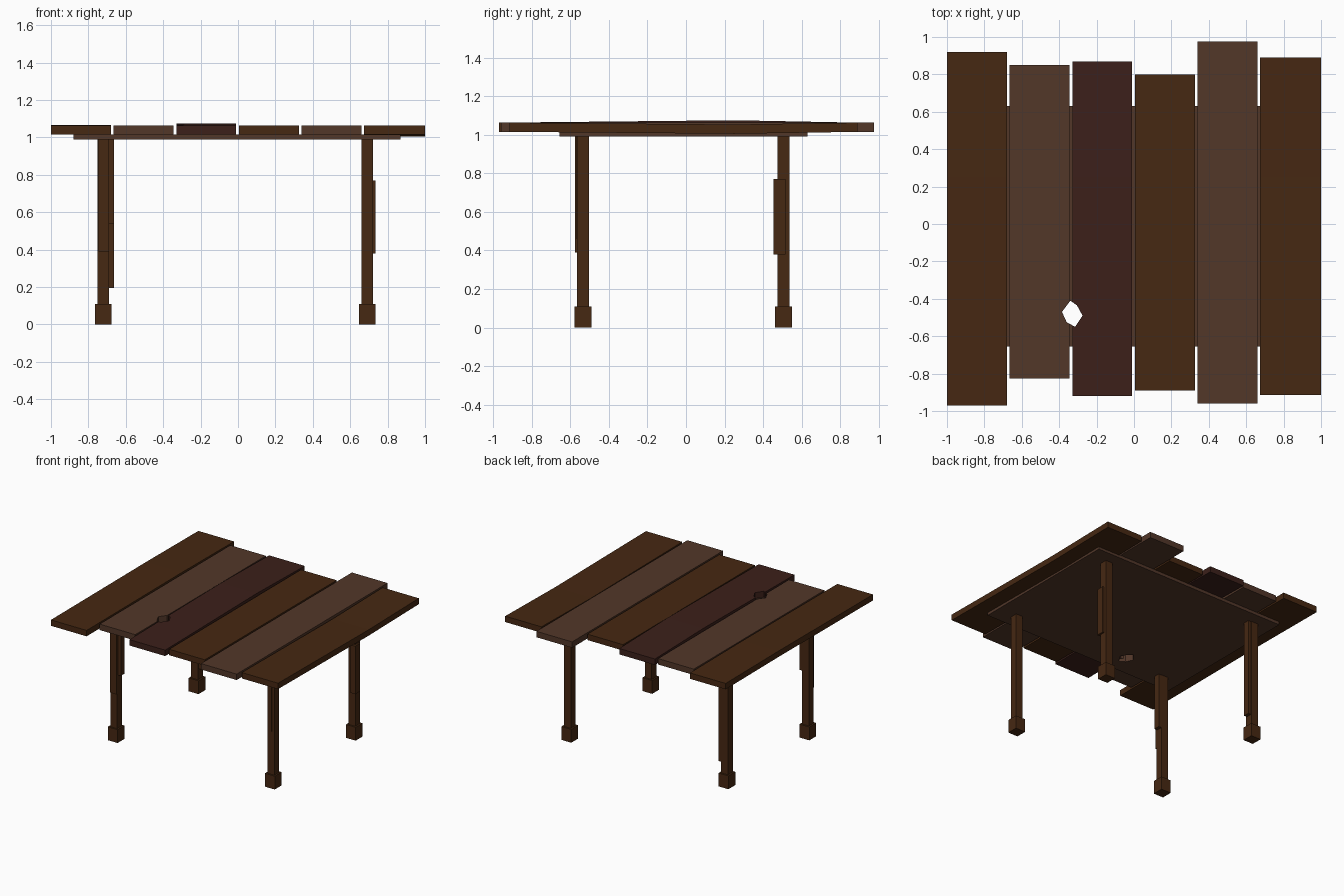
import bpy, bmesh

if "Cube" in bpy.data.objects:
    bpy.data.objects.remove(bpy.data.objects["Cube"])


def material(name, rgb):
    m = bpy.data.materials.new(name)
    m.diffuse_color = (*rgb, 1)
    m.use_nodes = True
    m.node_tree.nodes["Principled BSDF"].inputs["Base Color"].default_value = m.diffuse_color
    return m


BROWN = material("brown_wood", (0.061, 0.021, 0.006))
LIGHT = material("light_wood", (0.084, 0.038, 0.022))
DARK = material("dark_wood", (0.045, 0.0144, 0.0103))


def loft(name, rings, mat):
    """Solid skinned through equal-length rings of points."""
    bm = bmesh.new()
    vs = [[bm.verts.new(p) for p in r] for r in rings]
    n = len(rings[0])
    for a, b in zip(vs, vs[1:]):
        for i in range(n):
            j = (i + 1) % n
            bm.faces.new((a[i], a[j], b[j], b[i]))
    bm.faces.new(vs[0])
    bm.faces.new(vs[-1])
    bmesh.ops.recalc_face_normals(bm, faces=bm.faces[:])
    me = bpy.data.meshes.new(name)
    bm.to_mesh(me)
    bm.free()
    ob = bpy.data.objects.new(name, me)
    bpy.context.collection.objects.link(ob)
    if mat:
        me.materials.append(mat)
    return ob


def box(name, x0, x1, y0, y1, z0, z1, mat):
    return loft(name, [[(x0, y0, z), (x1, y0, z), (x1, y1, z), (x0, y1, z)]
                       for z in (z0, z1)], mat)


# tabletop planks: x0, x1, y0, y1, height of the slight bow, material
planks = [
    (-1.0, -0.68, -0.97, 0.92, 0.004, BROWN),
    (-0.665, -0.345, -0.825, 0.85, 0.0, LIGHT),
    (-0.33, -0.01, -0.92, 0.87, 0.012, DARK),
    (0.005, 0.325, -0.89, 0.80, 0.0, BROWN),
    (0.34, 0.66, -0.96, 0.975, 0.0, LIGHT),
    (0.675, 1.0, -0.915, 0.89, -0.010, BROWN),
]
cut = []
for i, (x0, x1, y0, y1, bow, mat) in enumerate(planks):
    rings = []
    for y, d in ((y0, 0), (0.25, bow), (y1, 0)):
        lo, hi = 1.015 + d, 1.063 + d
        rings.append([(x0, y, lo), (x1, y, lo), (x1, y, hi), (x0, y, hi)])
    ob = loft(f"plank_{i + 1}", rings, mat)
    if i in (1, 2):
        cut.append(ob)

# backing board under the planks
cut.append(box("under_board", -0.88, 0.87, -0.655, 0.63, 0.99, 1.015, LIGHT))

# ragged hole through the top
outline = [(-0.385, -0.47), (-0.34, -0.41), (-0.305, -0.435),
           (-0.275, -0.49), (-0.315, -0.55), (-0.36, -0.525)]
cutter = loft("hole_cutter", [[(x, y, z) for x, y in outline] for z in (0.9, 1.2)], None)
cutter.hide_render = True
for ob in cut:
    mod = ob.modifiers.new("hole", "BOOLEAN")
    mod.operation = "DIFFERENCE"
    mod.solver = "EXACT"
    mod.object = cutter
    bpy.context.view_layer.objects.active = ob
    bpy.ops.object.modifier_apply(modifier=mod.name)
bpy.data.objects.remove(cutter)

# legs with square feet
for side, x in (("left", -0.721), ("right", 0.69)):
    for end, y in (("front", -0.533), ("back", 0.505)):
        box(f"{end}_{side}_leg", x - 0.031, x + 0.031, y - 0.031, y + 0.031, 0.1, 0.99, BROWN)
        box(f"{end}_{side}_foot", x - 0.044, x + 0.044, y - 0.044, y + 0.044, 0, 0.108, BROWN)

# repair strips nailed on the legs
box("front_left_strip", -0.745, -0.69, -0.575, -0.53, 0.39, 0.99, BROWN)
box("front_left_side_strip", -0.70, -0.664, -0.555, -0.505, 0.54, 0.99, BROWN)
box("back_left_strip", -0.705, -0.664, 0.482, 0.53, 0.195, 0.99, BROWN)
box("front_right_strip", 0.665, 0.70, -0.568, -0.51, 0.46, 0.99, BROWN)
box("back_right_strip", 0.695, 0.736, 0.453, 0.515, 0.38, 0.77, BROWN)
